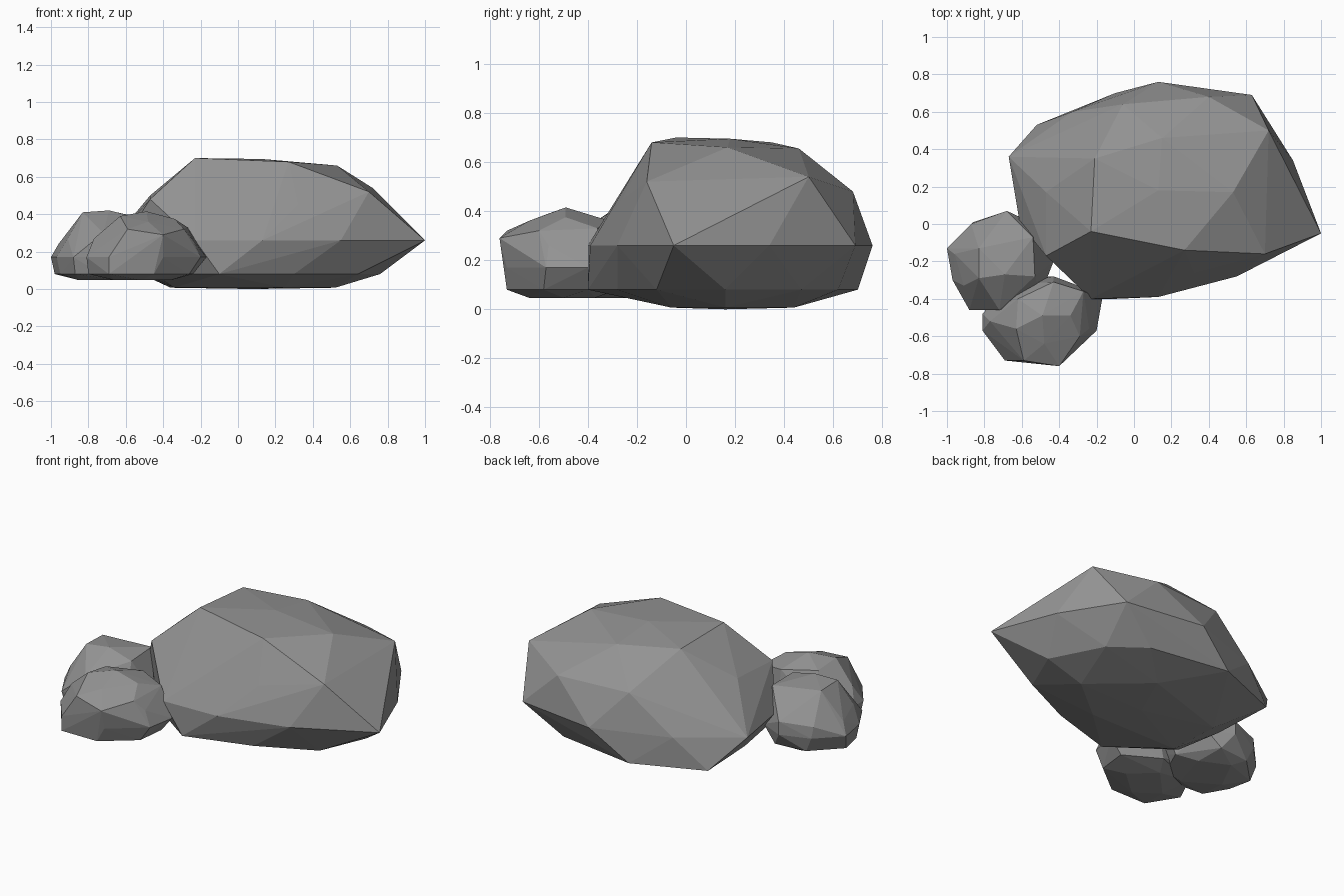
import bpy, bmesh

stone = bpy.data.materials.new("grey stone")
stone.diffuse_color = (0.29, 0.29, 0.29, 1)


def rock(name, points):
    """Faceted boulder: the convex hull of a few corner points."""
    bm = bmesh.new()
    for p in points:
        bm.verts.new(p)
    hull = bmesh.ops.convex_hull(bm, input=bm.verts[:])
    loose = {g for g in hull["geom_interior"] + hull["geom_unused"]
             if isinstance(g, bmesh.types.BMVert)}
    bmesh.ops.delete(bm, geom=list(loose), context='VERTS')
    bmesh.ops.recalc_face_normals(bm, faces=bm.faces[:])
    me = bpy.data.meshes.new(name)
    bm.to_mesh(me)
    bm.free()
    me.materials.append(stone)
    ob = bpy.data.objects.new(name, me)
    bpy.context.collection.objects.link(ob)


def ring(z, *xy):
    return [(x, y, z) for x, y in xy]


# Large boulder: widest ring, lower ring, flat base, then the upper corners
rock("large_boulder",
     ring(0.26, (1.0, -0.05), (0.85, 0.34), (0.63, 0.69), (0.13, 0.76), (-0.33, 0.60),
          (-0.67, 0.36), (-0.61, 0.0), (-0.23, -0.40), (0.13, -0.39), (0.55, -0.28))
     + ring(0.08, (0.76, 0.16), (0.64, -0.12), (0.60, 0.47), (0.40, 0.62), (-0.10, 0.70),
            (-0.52, 0.53), (-0.50, 0.14), (-0.45, -0.15), (-0.10, -0.40), (0.30, -0.28))
     + ring(0.007, (0.52, 0.16), (0.25, -0.06), (0.20, 0.44), (-0.36, 0.26), (-0.34, -0.06))
     + [(0.08, 0.16, 0.0),
        (0.70, -0.16, 0.52), (0.72, 0.50, 0.54), (0.40, 0.68, 0.48), (-0.06, 0.64, 0.48),
        (-0.47, 0.17, 0.50), (-0.47, -0.17, 0.48), (0.32, -0.26, 0.45),
        (0.27, -0.14, 0.68), (0.53, 0.17, 0.66), (0.15, 0.46, 0.655),
        (-0.21, 0.35, 0.68), (-0.23, -0.04, 0.70), (0.13, 0.18, 0.695)])

# Small rock on the left
rock("left_rock",
     ring(0.17, (-1.0, -0.13), (-0.86, 0.01), (-0.68, 0.07), (-0.53, 0.0), (-0.43, -0.20),
          (-0.50, -0.38), (-0.75, -0.46), (-0.88, -0.46), (-0.97, -0.30))
     + ring(0.08, (-0.98, -0.16), (-0.82, 0.0), (-0.62, 0.02), (-0.47, -0.20),
            (-0.55, -0.38), (-0.73, -0.45), (-0.87, -0.44), (-0.95, -0.30))
     + ring(0.047, (-0.75, -0.05), (-0.85, -0.25), (-0.58, -0.13), (-0.65, -0.37))
     + [(-0.96, -0.16, 0.24), (-0.91, -0.33, 0.27), (-0.87, 0.0, 0.24), (-0.68, 0.07, 0.25),
        (-0.72, -0.46, 0.30), (-0.83, -0.13, 0.405), (-0.83, -0.29, 0.41),
        (-0.69, -0.27, 0.42), (-0.54, -0.07, 0.385), (-0.53, -0.28, 0.38)])

# Small rock at the front
rock("front_rock",
     ring(0.17, (-0.81, -0.57), (-0.81, -0.48), (-0.69, -0.73), (-0.40, -0.73), (-0.20, -0.57),
          (-0.17, -0.40), (-0.27, -0.34), (-0.43, -0.28), (-0.66, -0.32))
     + ring(0.08, (-0.80, -0.55), (-0.69, -0.73), (-0.45, -0.73), (-0.26, -0.58),
            (-0.24, -0.40), (-0.45, -0.28), (-0.72, -0.38))
     + ring(0.047, (-0.52, -0.64), (-0.66, -0.54), (-0.36, -0.50), (-0.50, -0.37))
     + [(-0.40, -0.76, 0.29), (-0.59, -0.73, 0.32), (-0.77, -0.52, 0.27), (-0.24, -0.56, 0.26),
        (-0.29, -0.60, 0.32), (-0.48, -0.64, 0.36), (-0.63, -0.56, 0.39), (-0.49, -0.49, 0.415),
        (-0.34, -0.49, 0.375), (-0.27, -0.36, 0.33), (-0.43, -0.31, 0.36), (-0.62, -0.40, 0.37)])
